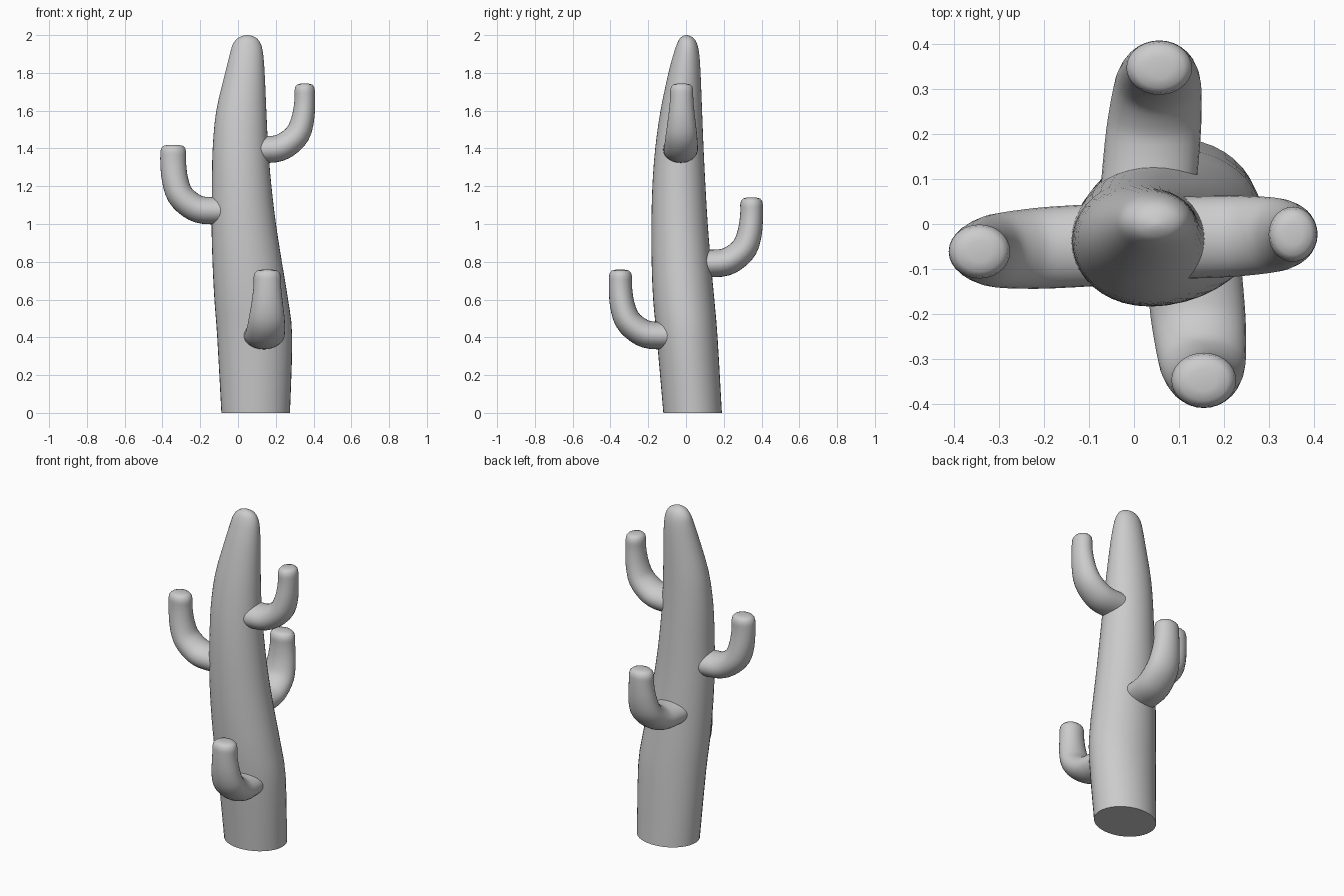
import bpy, bmesh, math
from mathutils import Vector

if "Cube" in bpy.data.objects:
    bpy.data.objects.remove(bpy.data.objects["Cube"])


def spline(rows, steps):
    """Catmull-Rom resampling of rows of numbers."""
    rows = [Vector(r) for r in rows]
    out = []
    for i in range(len(rows) - 1):
        p0, p1 = rows[max(i - 1, 0)], rows[i]
        p2, p3 = rows[i + 1], rows[min(i + 2, len(rows) - 1)]
        for s in range(steps):
            t = s / steps
            out.append(0.5 * (2 * p1 + (p2 - p0) * t + (2 * p0 - 5 * p1 + 4 * p2 - p3) * t * t
                              + (3 * p1 - p0 - 3 * p2 + p3) * t ** 3))
    return out + [rows[-1]]


def loft(name, rings, sides):
    """Skin elliptical rings, each given as (centre, half axis a, half axis b)."""
    bm = bmesh.new()
    loops = []
    for c, a, b in rings:
        loops.append([bm.verts.new(c + a * math.cos(k * math.tau / sides) + b * math.sin(k * math.tau / sides))
                      for k in range(sides)])
    for lo, hi in zip(loops, loops[1:]):
        for k in range(sides):
            n = (k + 1) % sides
            bm.faces.new((lo[k], lo[n], hi[n], hi[k]))
    bm.faces.new(loops[0])
    bm.faces.new(loops[-1])
    bmesh.ops.recalc_face_normals(bm, faces=bm.faces)
    mesh = bpy.data.meshes.new(name)
    bm.to_mesh(mesh)
    bm.free()
    obj = bpy.data.objects.new(name, mesh)
    bpy.context.collection.objects.link(obj)
    bpy.ops.object.select_all(action='DESELECT')
    obj.select_set(True)
    bpy.context.view_layer.objects.active = obj
    bpy.ops.object.shade_smooth_by_angle(angle=math.radians(50))


# Trunk: leaning, tapering column (z, x min, x max, y min, y max)
trunk = [
    (0.00, -0.088, 0.275, -0.120, 0.190),
    (0.40, -0.110, 0.287, -0.155, 0.167),
    (0.60, -0.125, 0.265, -0.174, 0.150),
    (0.80, -0.135, 0.232, -0.182, 0.131),
    (1.00, -0.140, 0.201, -0.183, 0.115),
    (1.20, -0.138, 0.177, -0.178, 0.103),
    (1.40, -0.134, 0.160, -0.163, 0.093),
    (1.60, -0.115, 0.150, -0.135, 0.085),
    (1.80, -0.068, 0.141, -0.093, 0.077),
    (1.90, -0.043, 0.133, -0.066, 0.070),
    (1.95, -0.028, 0.122, -0.049, 0.060),
    (1.98, -0.005, 0.103, -0.034, 0.044),
    (1.995, 0.022, 0.076, -0.016, 0.022),
    (2.00, 0.045, 0.053, -0.003, 0.003),
]
loft("trunk", [(Vector(((x0 + x1) / 2, (y0 + y1) / 2, z)),
                Vector(((x1 - x0) / 2, 0, 0)), Vector((0, (y1 - y0) / 2, 0)))
               for z, x0, x1, y0, y1 in spline(trunk, 3)], 40)

# Shared arm path: (outward offset from tip, height over root, taper 0 root..1 tip, scale)
arm_path = spline([
    (-0.30, 0.0, 0.0, 1), (-0.165, 0.0, 0.0, 1), (-0.095, 0.026, 0.1, 1),
    (-0.036, 0.083, 0.3, 1), (-0.009, 0.165, 0.65, 1), (0, 0.25, 0.95, 1), (0, 0.31, 1, 1)], 3)
arm_path += [Vector(p) for p in ((0, 0.33, 1, 0.93), (0, 0.342, 1, 0.75), (0, 0.347, 1, 0.4))]


def arm(name, out, tip, root, z, width, depth):
    """tip = xy of tip centre, root = sideways shift at the root, width/depth = (root, tip) half sizes."""
    out = Vector(out)
    side = Vector((abs(out.y), abs(out.x), 0))
    up = Vector((0, 0, 1))
    rings = []
    for i, (d, h, t, s) in enumerate(arm_path):
        a, b = arm_path[max(i - 1, 0)], arm_path[min(i + 1, len(arm_path) - 1)]
        tangent = Vector((b[0] - a[0], b[1] - a[1])).normalized()
        normal = up * tangent.x - out * tangent.y
        centre = Vector((*tip, z)) + out * d + up * h + side * root * (-d / 0.2)
        w = width[0] + (width[1] - width[0]) * t
        r = depth[0] + (depth[1] - depth[0]) * t
        rings.append((centre, side * w * s, normal * r * s))
    loft(name, rings, 28)


arm("right_arm", (1, 0, 0), (0.353, -0.023), -0.006, 1.396, (0.091, 0.061), (0.071, 0.054))
arm("left_arm", (-1, 0, 0), (-0.343, -0.061), 0.011, 1.072, (0.091, 0.060), (0.072, 0.068))
arm("back_arm", (0, 1, 0), (0.056, 0.347), -0.018, 0.793, (0.106, 0.073), (0.073, 0.060))
arm("front_arm", (0, -1, 0), (0.155, -0.347), -0.018, 0.411, (0.106, 0.072), (0.073, 0.061))
